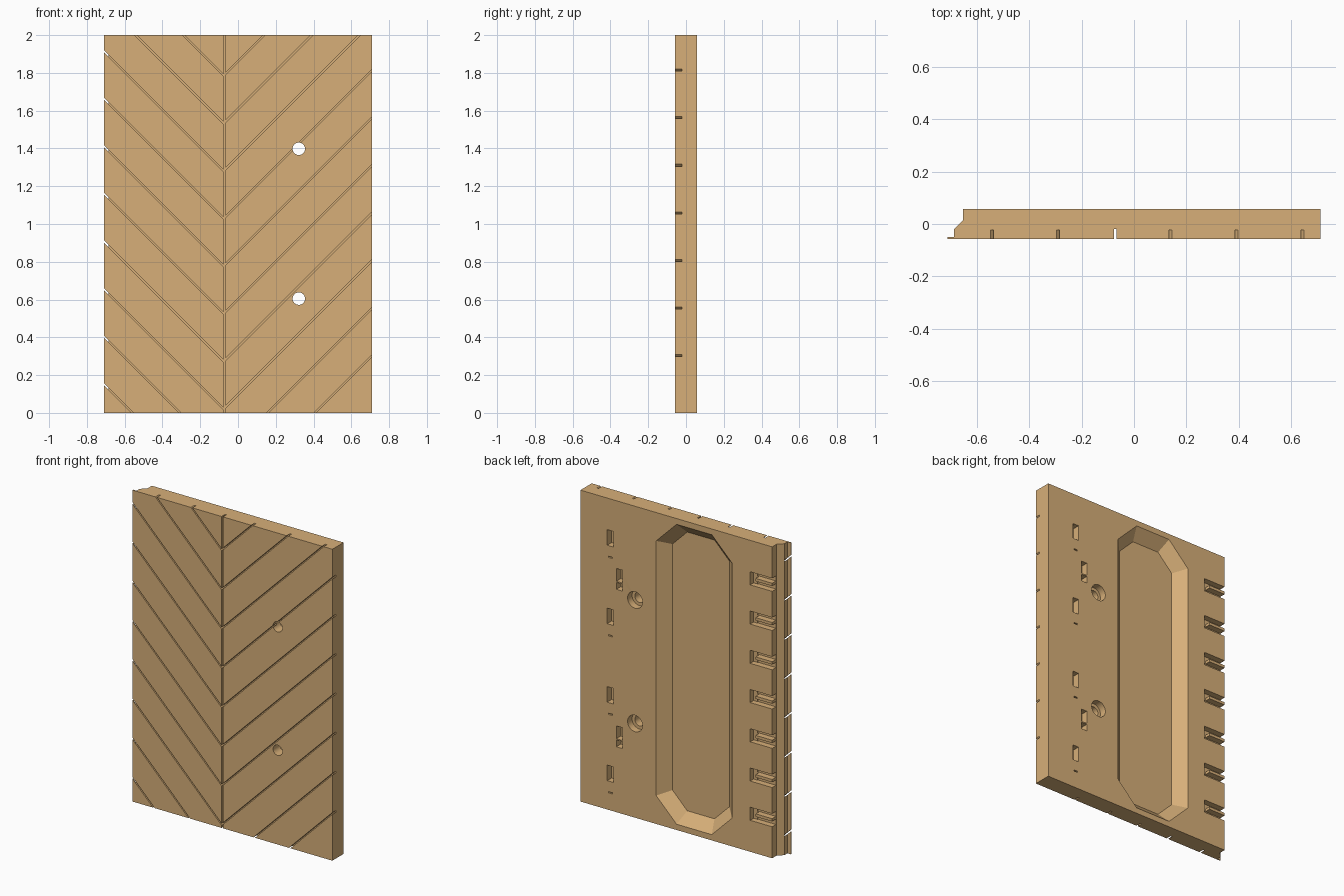
import bpy, bmesh, math
from mathutils import Matrix, Vector

if "Cube" in bpy.data.objects:
    bpy.data.objects.remove(bpy.data.objects["Cube"], do_unlink=True)

FRONT, BACK = -0.057, 0.057
OUT = 0.02          # how far cutters stick out of the surface

wood = bpy.data.materials.new("warm_tan")
wood.use_nodes = True
tan = (0.68, 0.43, 0.19, 1)
wood.diffuse_color = tan
wood.node_tree.nodes["Principled BSDF"].inputs["Base Color"].default_value = tan


def finish(bm, name):
    bmesh.ops.recalc_face_normals(bm, faces=bm.faces)
    mesh = bpy.data.meshes.new(name)
    bm.to_mesh(mesh)
    bm.free()
    mesh.materials.append(wood)
    obj = bpy.data.objects.new(name, mesh)
    bpy.context.collection.objects.link(obj)
    return obj


def box(bm, x0, x1, y0, y1, z0, z1):
    size = Vector((x1 - x0, y1 - y0, z1 - z0))
    mid = Vector((x0 + x1, y0 + y1, z0 + z1)) / 2
    bmesh.ops.create_cube(bm, size=1, matrix=Matrix.Translation(mid) @ Matrix.Diagonal(size).to_4x4())


def loft(bm, ring_a, ring_b):
    a = [bm.verts.new(p) for p in ring_a]
    b = [bm.verts.new(p) for p in ring_b]
    bm.faces.new(a)
    bm.faces.new(b)
    for i in range(len(a)):
        j = (i + 1) % len(a)
        bm.faces.new((a[i], a[j], b[j], b[i]))


def octagon(y, inset):
    w, h = 0.27 - inset, 0.963 - inset
    c = 0.145 - 0.586 * inset
    pts = [(w, h - c), (w - c, h), (c - w, h), (-w, h - c),
           (-w, c - h), (c - w, -h), (w - c, -h), (w, c - h)]
    return [(x - 0.098, y, z + 1) for x, z in pts]


def drill(bm, x, z, radius, y0, y1):
    place = Matrix.Translation((x, (y0 + y1) / 2, z)) @ Matrix.Rotation(math.pi / 2, 4, "X")
    bmesh.ops.create_cone(bm, cap_ends=True, segments=32, radius1=radius, radius2=radius,
                          depth=y1 - y0, matrix=place)


# Panel: extruded plan profile with a stepped, chamfered right edge
profile = [(0.71, FRONT), (0.71, BACK), (-0.652, BACK), (-0.652, 0.014),
           (-0.686, -0.02), (-0.686, -0.05), (-0.71, -0.05), (-0.71, FRONT)]
bm = bmesh.new()
loft(bm, [(x, y, 0) for x, y in profile], [(x, y, 2) for x, y in profile])
panel = finish(bm, "chevron_panel")

cutters = []

# Vertical groove
SEAM = -0.072
bm = bmesh.new()
box(bm, SEAM - 0.005, SEAM + 0.005, FRONT - OUT, -0.02, -0.1, 2.1)
cutters.append(finish(bm, "seam_cutter"))

# Diagonal grooves on each side of the seam
for side, start in ((1, 0.025), (-1, 0.018)):
    bm = bmesh.new()
    for k in range(-2, 8):
        first = len(bm.verts)
        box(bm, 0, 1.6, FRONT - OUT, -0.022, -0.004, 0.004)
        bm.verts.ensure_lookup_table()
        turn = Matrix.Rotation(-math.pi / 4 if side > 0 else -3 * math.pi / 4, 4, "Y")
        place = Matrix.Translation((SEAM, 0, start + 0.252 * k)) @ turn
        bmesh.ops.transform(bm, matrix=place, verts=bm.verts[first:])
    cutters.append(finish(bm, "diagonal_cutter"))

# Long tapered recess in the back
bm = bmesh.new()
loft(bm, octagon(BACK + 0.01, -0.01), octagon(BACK - 0.068, 0.068))
cutters.append(finish(bm, "recess_cutter"))

# Through holes and their wider counterbores
holes, bores = bmesh.new(), bmesh.new()
for z in (0.605, 1.398):
    drill(holes, 0.322, z, 0.033, FRONT - OUT, BACK + OUT)
    drill(bores, 0.322, z, 0.053, 0.012, BACK + OUT)
cutters += [finish(holes, "hole_cutter"), finish(bores, "counterbore_cutter")]

# Small back pockets
bm = bmesh.new()
for k in range(4):
    z = 0.235 + 0.504 * k
    box(bm, 0.476, 0.52, 0.012, BACK + OUT, z - 0.05, z + 0.05)
    box(bm, 0.484, 0.512, 0.045, BACK + OUT, z - 0.126, z - 0.118)
for z in (0.487, 1.498):
    box(bm, 0.412, 0.455, 0.012, BACK + OUT, z - 0.015, z + 0.067)
    box(bm, 0.412, 0.455, 0.012, BACK + OUT, z - 0.067, z - 0.023)
cutters.append(finish(bm, "pocket_cutter"))

# Forked slots opening through the right edge
inner, prongs = bmesh.new(), bmesh.new()
for k in range(7):
    z = 0.244 + 0.252 * k
    box(inner, -0.535, -0.496, 0.022, BACK + OUT, z - 0.042, z + 0.042)
    for a, b in ((-0.042, -0.008), (0.01, 0.042)):
        box(prongs, -0.72, -0.525, 0.018, BACK + OUT, z + a, z + b)
cutters += [finish(inner, "slot_end_cutter"), finish(prongs, "slot_prong_cutter")]

# Carve the panel and drop the cutters
for cutter in cutters:
    mod = panel.modifiers.new(cutter.name, "BOOLEAN")
    mod.operation = "DIFFERENCE"
    mod.solver = "EXACT"
    mod.object = cutter
    cutter.hide_render = True
bpy.context.view_layer.update()
carved = bpy.data.meshes.new_from_object(panel.evaluated_get(bpy.context.evaluated_depsgraph_get()))
panel.modifiers.clear()
panel.data = carved
for cutter in cutters:
    bpy.data.objects.remove(cutter, do_unlink=True)

bpy.context.view_layer.objects.active = panel
panel.select_set(True)
bpy.ops.object.shade_smooth_by_angle(angle=math.radians(30))
